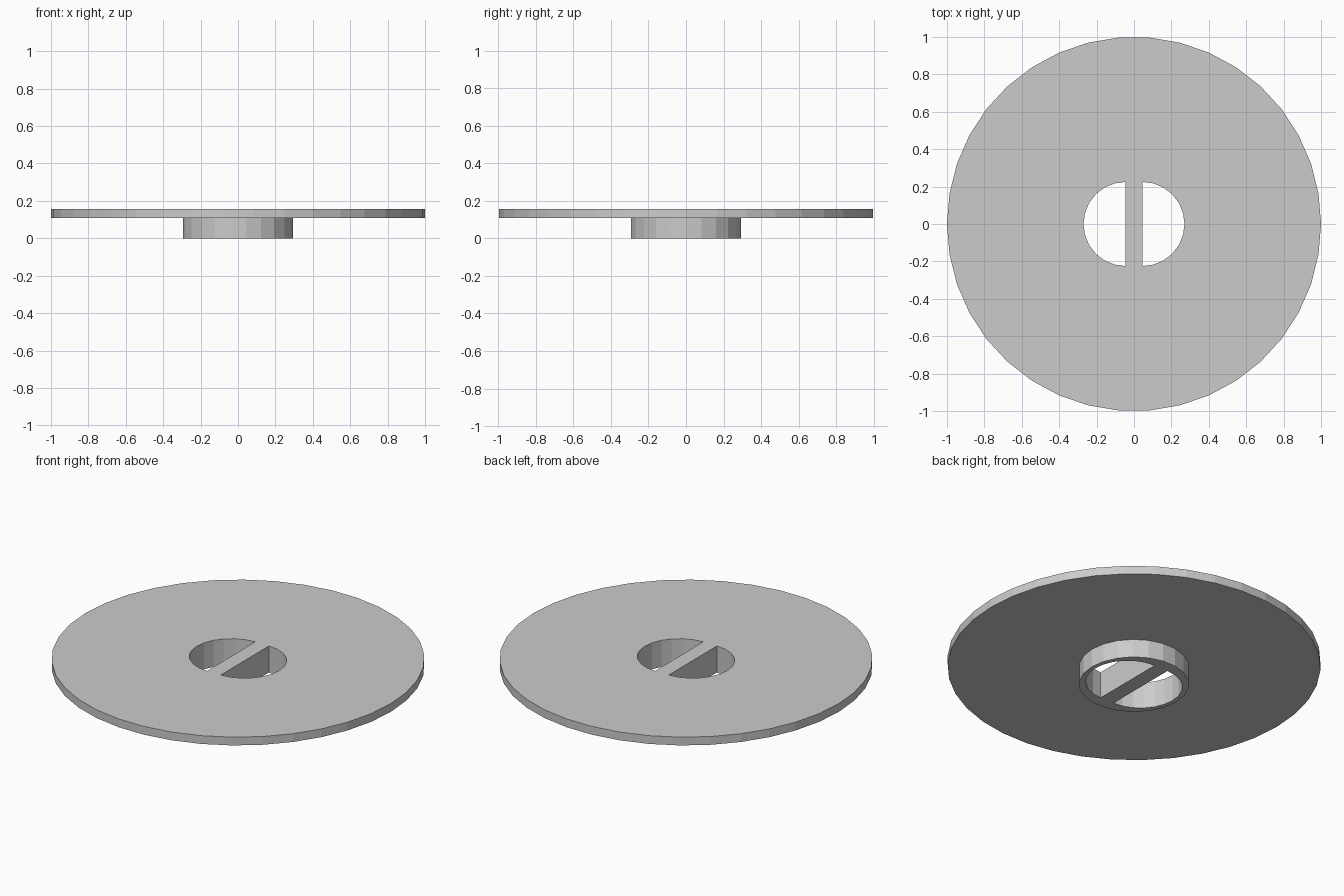
import bpy
from math import pi, cos, sin

cube = bpy.data.objects.get("Cube")
if cube:
    bpy.data.objects.remove(cube, do_unlink=True)

PLATE_R, HUB_R, HOLE_R = 1.0, 0.295, 0.225
RIB_HALF = 0.045
HUB_TOP, PLATE_TOP = 0.108, 0.157

grey = bpy.data.materials.new("light_grey")
grey.use_nodes = True
grey.diffuse_color = (0.6, 0.6, 0.6, 1)
grey.node_tree.nodes["Principled BSDF"].inputs["Base Color"].default_value = (0.6, 0.6, 0.6, 1)


def circle(radius, sides):
    return [(radius * cos(2 * pi * i / sides), radius * sin(2 * pi * i / sides))
            for i in range(sides)]


def half_hole(side, steps=12):
    """Half-round opening beside the central rib."""
    angles = [-pi / 2 + pi * i / steps for i in range(steps + 1)]
    return [(side * (RIB_HALF + HOLE_R * cos(a)), HOLE_R * sin(a)) for a in angles]


def extruded_part(name, outline, bottom, top):
    """Solid from a flat outline pierced by the two half-round openings."""
    curve = bpy.data.curves.new(name, "CURVE")
    curve.dimensions = "2D"
    curve.fill_mode = "BOTH"
    curve.extrude = (top - bottom) / 2
    for points in (outline, half_hole(1), half_hole(-1)):
        spline = curve.splines.new("POLY")
        spline.points.add(len(points) - 1)
        for point, (x, y) in zip(spline.points, points):
            point.co = (x, y, 0, 1)
        spline.use_cyclic_u = True
        spline.use_smooth = False
    curve.materials.append(grey)
    part = bpy.data.objects.new(name, curve)
    part.location.z = (top + bottom) / 2
    bpy.context.collection.objects.link(part)
    bpy.ops.object.select_all(action="DESELECT")
    part.select_set(True)
    bpy.context.view_layer.objects.active = part
    bpy.ops.object.convert(target="MESH")
    # Weld the caps to the walls and face everything outward
    bpy.ops.object.mode_set(mode="EDIT")
    bpy.ops.mesh.select_all(action="SELECT")
    bpy.ops.mesh.remove_doubles(threshold=0.0001)
    bpy.ops.mesh.normals_make_consistent(inside=False)
    bpy.ops.object.mode_set(mode="OBJECT")
    bpy.ops.object.shade_flat()


# Wide thin disc on top, short hub with a central rib below
extruded_part("disc_plate", circle(PLATE_R, 38), HUB_TOP, PLATE_TOP)
extruded_part("hub_with_rib", circle(HUB_R, 22), 0, HUB_TOP)
